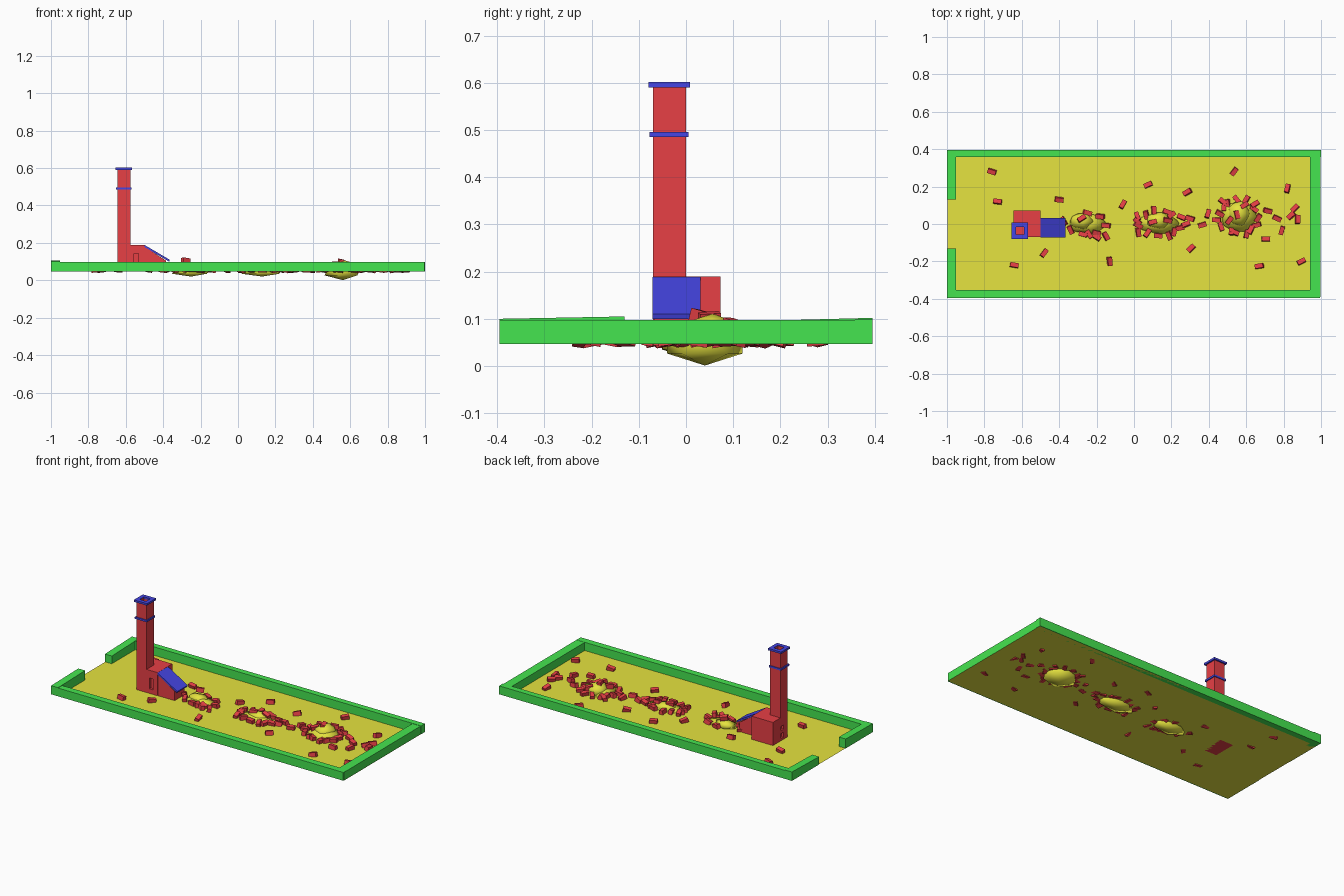
import bpy, bmesh, math, random
from mathutils import Matrix, Vector, Euler

if "Cube" in bpy.data.objects:
    bpy.data.objects.remove(bpy.data.objects["Cube"])

random.seed(4)
G = 0.047  # ground level


def mat(name, c):
    m = bpy.data.materials.new(name)
    m.diffuse_color = (*c, 1)
    m.use_nodes = True
    m.node_tree.nodes["Principled BSDF"].inputs["Base Color"].default_value = m.diffuse_color
    return m


RED = mat("red", (0.8, 0.05, 0.06))
BLUE = mat("blue", (0.06, 0.06, 0.78))
GREEN = mat("green", (0.06, 0.78, 0.08))
YELLOW = mat("yellow", (0.79, 0.77, 0.05))


def finish(name, bm, m):
    bmesh.ops.recalc_face_normals(bm, faces=bm.faces)
    me = bpy.data.meshes.new(name)
    bm.to_mesh(me)
    bm.free()
    ob = bpy.data.objects.new(name, me)
    bpy.context.collection.objects.link(ob)
    if m:
        me.materials.append(m)
    return ob


def add_box(bm, x0, x1, y0, y1, z0, z1):
    M = Matrix.Translation(((x0 + x1) / 2, (y0 + y1) / 2, (z0 + z1) / 2))
    S = Matrix.Diagonal((x1 - x0, y1 - y0, z1 - z0, 1))
    return bmesh.ops.create_cube(bm, size=1, matrix=M @ S)["verts"]


def boxes(name, m, *dims):
    bm = bmesh.new()
    for d in dims:
        add_box(bm, *d)
    return finish(name, bm, m)


def tube(name, m, x0, x1, y0, y1, z0, z1, t):
    """Square hollow sleeve with wall thickness t."""
    return boxes(name, m, (x0, x1, y0, y0 + t, z0, z1), (x0, x1, y1 - t, y1, z0, z1),
                 (x0, x0 + t, y0 + t, y1 - t, z0, z1), (x1 - t, x1, y0 + t, y1 - t, z0, z1))


def extrude_y(name, m, pts, y0, y1):
    bm = bmesh.new()
    f = bm.faces.new([bm.verts.new((x, y0, z)) for x, z in pts])
    r = bmesh.ops.extrude_face_region(bm, geom=[f])
    bmesh.ops.translate(bm, vec=(0, y1 - y0, 0),
                        verts=[v for v in r["geom"] if isinstance(v, bmesh.types.BMVert)])
    return finish(name, bm, m)


# Yard floor: a single sheet
bm = bmesh.new()
bmesh.ops.create_grid(bm, x_segments=1, y_segments=1, size=1,
                      matrix=Matrix.Translation((0, 0, G)) @ Matrix.Diagonal((0.998, 0.39, 1, 1)))
finish("yard_floor", bm, YELLOW)

# Boundary walls with slightly uneven tops
boxes("front_wall", GREEN, (-1, 0.995, -0.395, -0.354, G, 0.098))
boxes("back_wall", GREEN, (-1, 1, 0.358, 0.395, G, 0.099))
boxes("right_wall", GREEN, (0.94, 0.997, -0.39, 0.39, G, 0.097))
for name, y0, y1, za, zb in (("gate_wall_front", -0.395, -0.13, 0.1, 0.105),
                             ("gate_wall_back", 0.13, 0.395, 0.095, 0.102)):
    bm = bmesh.new()
    for v in add_box(bm, -1, -0.953, y0, y1, G, 0.1):
        if v.co.z > 0.09:
            v.co.z = za if v.co.y < (y0 + y1) / 2 else zb
    finish(name, bm, GREEN)

# Furnace house with small openings in front and left side
house = boxes("furnace_house", RED, (-0.645, -0.5, -0.07, 0.073, G, 0.19))
cut = boxes("opening_cutter", None, (-0.557, -0.532, -0.1, -0.055, 0.075, 0.142),
            (-0.7, -0.63, -0.03, -0.005, 0.06, 0.09),
            (-0.7, -0.63, -0.03, -0.005, 0.11, 0.135))
mod = house.modifiers.new("openings", "BOOLEAN")
mod.operation = "DIFFERENCE"
mod.object = cut
bpy.context.view_layer.objects.active = house
bpy.ops.object.modifier_apply(modifier=mod.name)
bpy.data.objects.remove(cut)

# Chimney and its collars
tube("chimney_stack", RED, -0.645, -0.575, -0.07, 0, 0.17, 0.598, 0.014)
tube("chimney_lower_collar", BLUE, -0.652, -0.569, -0.077, 0.005, 0.485, 0.496, 0.02)
tube("chimney_top_collar", BLUE, -0.655, -0.566, -0.08, 0.008, 0.59, 0.602, 0.023)

# Lean-to with sloping roof
extrude_y("lean_to", RED, [(-0.5, G), (-0.5, 0.18), (-0.385, 0.105), (-0.385, G)], -0.068, 0.028)
extrude_y("lean_to_roof", BLUE, [(-0.5, 0.178), (-0.5, 0.189), (-0.365, 0.11), (-0.368, 0.1)],
          -0.071, 0.031)

# Earth mounds: flattened low-poly balls sunk through the floor
MOUNDS = [(-0.25, 0.0, 0.115, 0.06, 0.027), (0.13, 0.003, 0.125, 0.062, 0.027),
          (0.56, 0.04, 0.108, 0.094, 0.046)]
for i, (x, y, rx, ry, rz) in enumerate(MOUNDS):
    bm = bmesh.new()
    for M in (Matrix.Translation((x, y, G)) @ Matrix.Diagonal((rx, ry, rz, 1)),
              Matrix.Translation((x - 0.03 * (i == 0), y + 0.015, G + rz * 0.5))
              @ Matrix.Diagonal((rx * 0.6, ry * 0.8, rz * 0.9, 1))):
        bmesh.ops.create_icosphere(bm, subdivisions=1, radius=1, matrix=M)
    for f in bm.faces:
        f.smooth = True
    finish(f"mound_{i + 1}", bm, YELLOW)

# Loose bricks: scattered ones, then heaps around and on each mound
SPOTS = [(-0.76, 0.28), (-0.73, 0.12), (-0.4, 0.13), (-0.64, -0.22), (-0.48, -0.155),
         (0.075, 0.21), (-0.06, 0.105), (0.285, 0.17), (0.535, 0.28), (0.82, 0.19),
         (0.67, -0.225), (0.895, -0.2), (0.305, -0.13), (-0.13, -0.2), (0.705, -0.08),
         (0.79, -0.035), (0.86, 0.085), (0.875, 0.025), (0.84, 0.045), (0.765, 0.03),
         (0.715, 0.07), (0.395, 0.055), (0.475, 0.12), (0.365, -0.005), (0.3, 0.03),
         (-0.15, -0.065), (-0.2, -0.07), (-0.24, -0.055)]
bricks = [(x, y, G + 0.01) for x, y in SPOTS]
for i, (x, y, rx, ry, rz) in enumerate(MOUNDS):
    n = (7, 15, 15)[i]
    for k in range(n):
        a = 2 * math.pi * (k + random.uniform(-0.3, 0.3)) / n
        r = random.uniform(0.85, 1.2)
        bricks.append((x + r * rx * math.cos(a), y + r * ry * math.sin(a), G + 0.01))
bricks += [(-0.28, 0.03, 0.105), (0.55, 0.05, 0.1), (0.1, 0.01, 0.08), (0.59, 0.1, 0.085),
           (0.51, 0.02, 0.085), (0.18, 0.02, 0.075)]
bm = bmesh.new()
for p in bricks:
    R = Euler((random.uniform(-0.25, 0.25), random.uniform(-0.25, 0.25),
               random.uniform(0, math.pi))).to_matrix().to_4x4()
    bmesh.ops.create_cube(bm, size=1, matrix=Matrix.Translation(Vector(p)) @ R
                          @ Matrix.Diagonal((0.045, 0.024, 0.026, 1)))
finish("loose_bricks", bm, RED)
